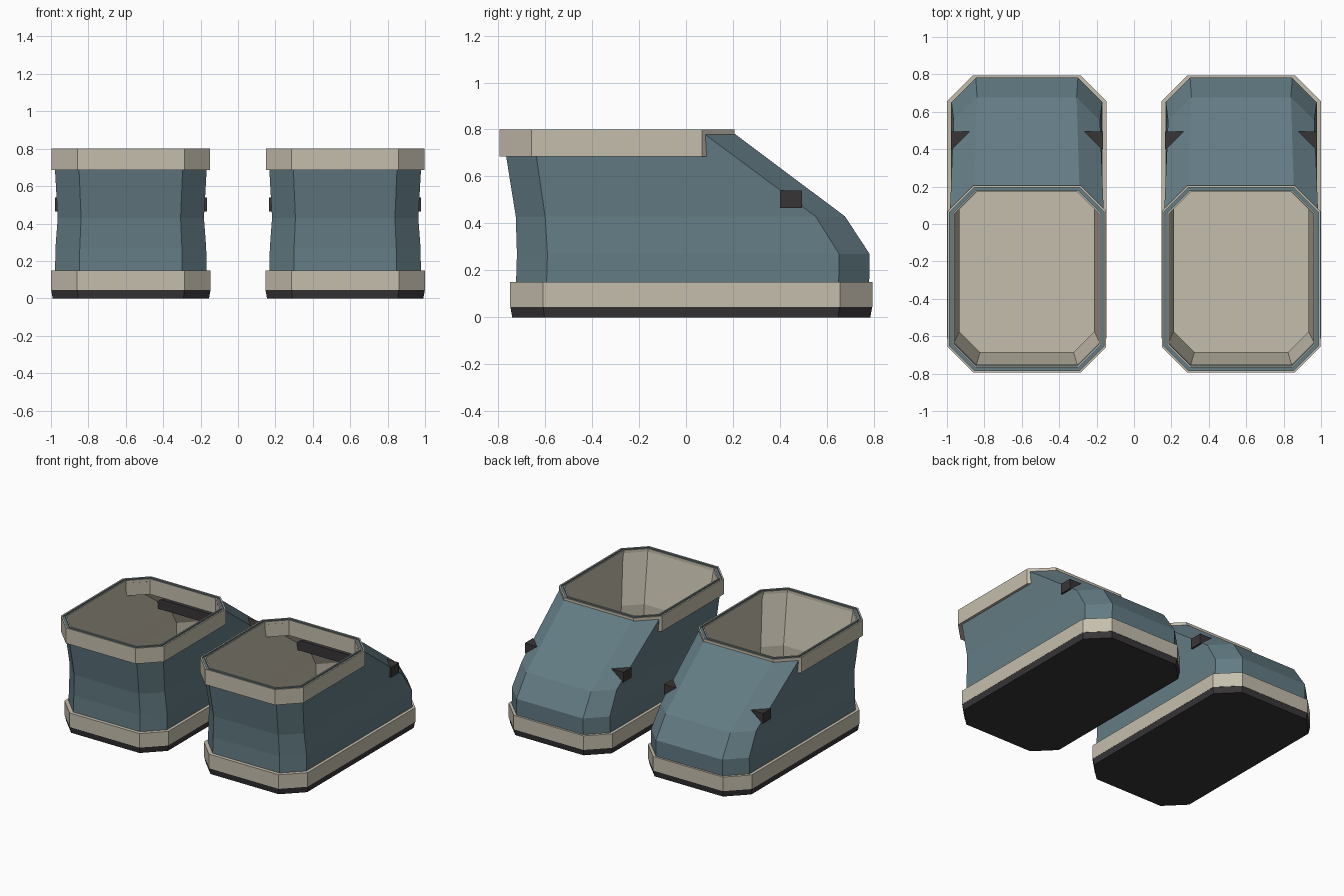
import bpy, bmesh

if "Cube" in bpy.data.objects:
    bpy.data.objects.remove(bpy.data.objects["Cube"])


def material(name, rgb):
    m = bpy.data.materials.new(name)
    m.diffuse_color = (*rgb, 1)
    m.use_nodes = True
    m.node_tree.nodes["Principled BSDF"].inputs["Base Color"].default_value = m.diffuse_color
    return m


BLUE = material("slate_blue", (0.125, 0.2, 0.23))
CREAM = material("warm_cream", (0.56, 0.515, 0.42))
DARK = material("dark_rubber", (0.04, 0.036, 0.037))


def octagon(z, hw, y0, y1, c):
    """Rectangle with chamfered corners at height z."""
    return [(hw, y0 + c, z), (hw, y1 - c, z), (hw - c, y1, z), (c - hw, y1, z),
            (-hw, y1 - c, z), (-hw, y0 + c, z), (c - hw, y0, z), (hw - c, y0, z)]


def inset(z, hw, y0, y1, c, d):
    """The same outline pulled in evenly by d."""
    return octagon(z, hw - d, y0 + d, y1 - d, c - 0.586 * d)


def loft(name, rings, mats, x, caps=(), closed=False, band_mats=None, flip=False):
    """Skin octagon rings; caps lists the ring indices to fill."""
    bm = bmesh.new()
    vs = [[bm.verts.new(p) for p in r] for r in rings]
    for i in range(len(vs) if closed else len(vs) - 1):
        a, b = vs[i], vs[(i + 1) % len(vs)]
        for k in range(8):
            j = (k + 1) % 8
            f = bm.faces.new((a[k], a[j], b[j], b[k]))
            f.material_index = band_mats[i] if band_mats else 0
    for i in caps:
        bm.faces.new(vs[i])
    bmesh.ops.recalc_face_normals(bm, faces=bm.faces[:])
    if flip:
        bmesh.ops.reverse_faces(bm, faces=bm.faces[:])
    me = bpy.data.meshes.new(name)
    bm.to_mesh(me)
    bm.free()
    for m in mats:
        me.materials.append(m)
    ob = bpy.data.objects.new(name, me)
    ob.location.x = x
    bpy.context.collection.objects.link(ob)
    return ob


def bar(name, hw, y0, y1, z0, z1, mat, x):
    bpy.ops.mesh.primitive_cube_add(size=1, location=(x, (y0 + y1) / 2, (z0 + z1) / 2))
    ob = bpy.context.object
    ob.name = ob.data.name = name
    ob.scale = (2 * hw, y1 - y0, z1 - z0)
    ob.data.materials.append(mat)


def shoe(side, x):
    # Dark outsole, slightly tapered to the ground
    loft(side + "_outsole", [octagon(0, 0.418, -0.74, 0.785, 0.137),
                             octagon(0.045, 0.426, -0.748, 0.793, 0.14)],
         [DARK], x, caps=(0, 1))
    # Cream band above the outsole
    loft(side + "_sole_band", [octagon(0.045, 0.427, -0.75, 0.795, 0.14),
                               octagon(0.15, 0.427, -0.75, 0.795, 0.14)],
         [CREAM], x, caps=(0, 1))
    # Upper with waisted heel and sloping toe
    loft(side + "_upper", [octagon(0.14, 0.405, -0.724, 0.78, 0.13),
                           octagon(0.27, 0.403, -0.72, 0.782, 0.13),
                           octagon(0.43, 0.391, -0.725, 0.677, 0.125),
                           octagon(0.787, 0.411, -0.782, 0.2, 0.13)],
         [BLUE], x)
    # Inner lining, open at the top
    loft(side + "_lining", [octagon(0.155, 0.372, -0.69, 0.745, 0.115),
                            octagon(0.27, 0.371, -0.687, 0.742, 0.115),
                            octagon(0.42, 0.36, -0.685, 0.64, 0.11),
                            octagon(0.78, 0.39, -0.755, 0.17, 0.12)],
         [CREAM], x, caps=(0,), flip=True)
    # Cuff ring with a blue groove along its top
    o = (0.424, -0.795, 0.207, 0.138)
    loft(side + "_cuff", [inset(0.685, *o, 0), inset(0.8, *o, 0),
                          inset(0.8, *o, 0.011), inset(0.79, *o, 0.011),
                          inset(0.79, *o, 0.028), inset(0.8, *o, 0.028),
                          inset(0.8, *o, 0.037), inset(0.685, *o, 0.037)],
         [CREAM, BLUE], x, closed=True, band_mats=[0, 0, 1, 1, 1, 0, 0, 0])
    # Dark cross bar whose ends poke out of the toe sides
    bar(side + "_toe_bar", 0.406, 0.4, 0.495, 0.465, 0.54, DARK, x)


for side, sx in (("left", -1), ("right", 1)):
    shoe(side, sx * 0.573)
